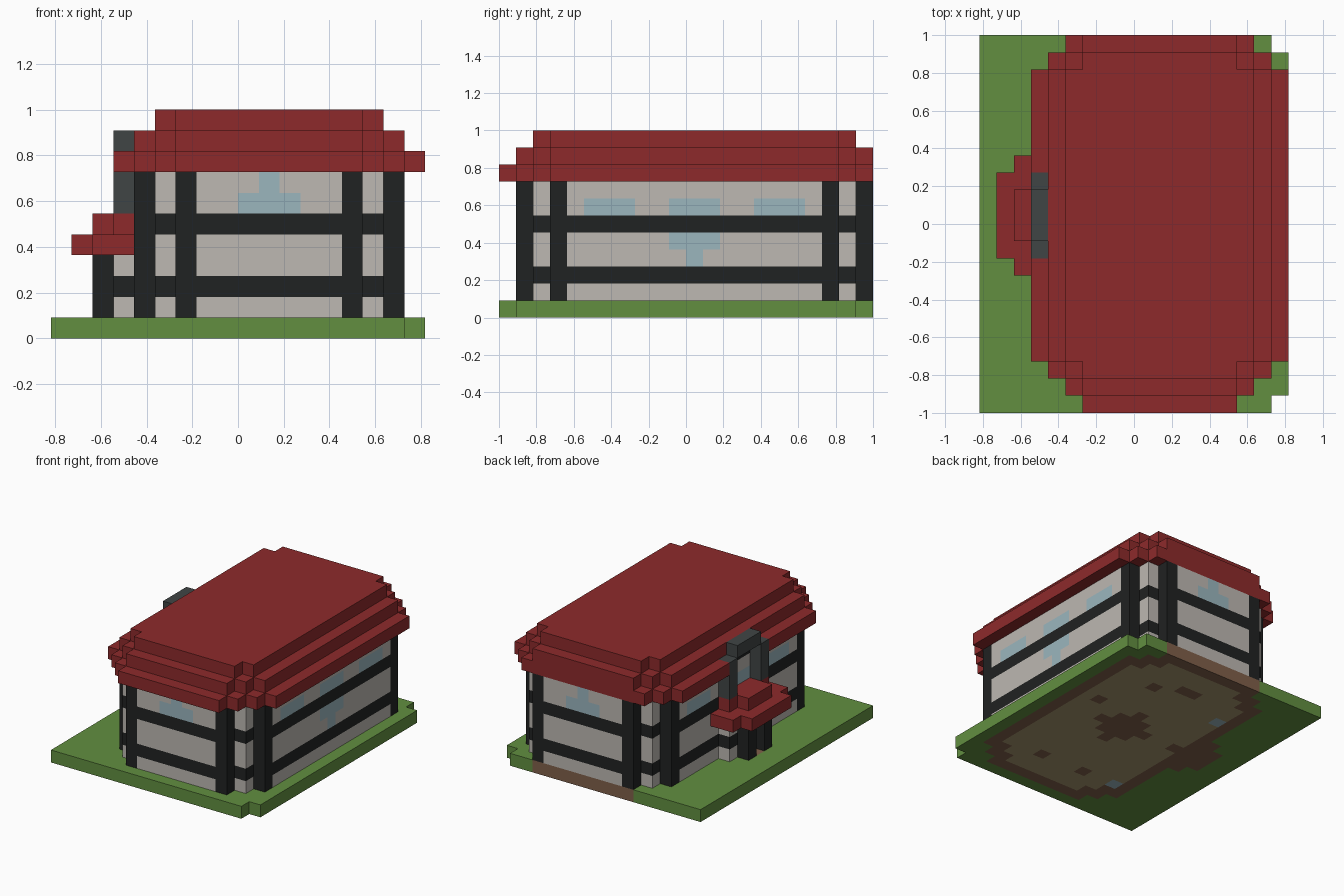
import bpy, bmesh
from mathutils import Vector

cube = bpy.data.objects.get("Cube")
if cube:
    bpy.data.objects.remove(cube, do_unlink=True)

U = 1 / 11  # edge length of one block


def material(name, hexcode):
    rgb = [int(hexcode[i:i + 2], 16) / 255 for i in (0, 2, 4)]
    lin = [c / 12.92 if c <= 0.04045 else ((c + 0.055) / 1.055) ** 2.4 for c in rgb]
    mat = bpy.data.materials.new(name)
    mat.use_nodes = True
    mat.diffuse_color = (*lin, 1)
    bsdf = next(n for n in mat.node_tree.nodes if n.type == 'BSDF_PRINCIPLED')
    bsdf.inputs["Base Color"].default_value = (*lin, 1)
    bsdf.inputs["Roughness"].default_value = 0.9
    return mat


MATS = {
    "grass": material("grass_green", "628F40"),
    "roof": material("roof_red", "8D2A2B"),
    "timber": material("dark_timber", "202222"),
    "plaster": material("pale_plaster", "BDB8B2"),
    "glass": material("window_blue", "9BB6BE"),
    "stone": material("slate_grey", "404545"),
    "soil": material("soil_brown", "80604A"),
    "plank": material("floor_planks", "A6956E"),
}


def blocks(name, inside, colour, layers):
    """Shell of all blocks where inside(x, y, z) holds, coloured by colour(x, y, z)."""
    cells = {(x, y, z) for x in range(-9, 9) for y in range(-11, 11)
             for z in layers if inside(x, y, z)}
    used = sorted({colour(*c) for c in cells})
    bm = bmesh.new()
    for cell in sorted(cells):
        centre = Vector(cell) + Vector((0.5, 0.5, 0.5))
        for axis in range(3):
            for sign in (-1, 1):
                n = Vector((0, 0, 0))
                n[axis] = sign
                if tuple(int(a + b) for a, b in zip(cell, n)) in cells:
                    continue
                s = Vector((0, 0, 0))
                s[(axis + 1) % 3] = 0.5
                t = n.cross(s)
                mid = centre + n / 2
                corners = (mid + s + t, mid - s + t, mid - s - t, mid + s - t)
                face = bm.faces.new([bm.verts.new(p * U) for p in corners])
                face.material_index = used.index(colour(*cell))
    # Merge the block faces into large flat panels
    bmesh.ops.remove_doubles(bm, verts=bm.verts, dist=0.001)
    bmesh.ops.dissolve_limit(bm, angle_limit=0.02, verts=bm.verts, edges=bm.edges,
                             delimit={'MATERIAL'})
    mesh = bpy.data.meshes.new(name)
    bm.to_mesh(mesh)
    bm.free()
    for key in used:
        mesh.materials.append(MATS[key])
    obj = bpy.data.objects.new(name, mesh)
    bpy.context.collection.objects.link(obj)
    return obj


def stepped(x, y, grow=0):
    """House plan with stair-stepped corners, grown or shrunk by whole blocks."""
    dx, dy = abs(x - 1), abs(y)
    return dx <= 6 + grow and dy <= 10 + grow and dx + dy <= 14 + grow


def porch_plan(x, y, grow=0):
    return -7 - grow <= x <= -6 and abs(y) <= min(8 + 2 * grow + x, 2 + grow)


# Ground slab: grass around, soil under the walls, planks under the rooms
SPOTS = {(3, 6), (5, 2), (3, -7), (-1, -7), (-4, 0), (0, 7), (1, 7), (6, 8)}


def ground_colour(x, y, z):
    if porch_plan(x, y):
        return "soil"
    if not stepped(x, y):
        return "grass"
    if (x, y) in ((-4, 5), (-4, -7)):
        return "glass"
    hearth = abs(x - 1) + abs(y) <= 2
    edge = not all(stepped(x + a, y + b) for a in (-1, 0, 1) for b in (-1, 0, 1))
    return "soil" if edge or hearth or (x, y) in SPOTS else "plank"


blocks("ground", lambda x, y, z: not (x == 8 and y in (-11, 10)), ground_colour, [0])


# House walls: corner posts, two rails, plaster and windows
def wall_colour(x, y, z):
    dx, dy = abs(x - 1), abs(y)
    if z in (2, 5) or (dx, dy) in ((4, 10), (6, 8)):
        return "timber"
    if dy == 10:  # gable windows
        pane = (z == 6 and dx <= 1) or (z == 7 and dx == 0)
    elif dx == 6:  # long side windows
        pane = ((z == 6 and (dy <= 1 or 4 <= dy <= 6))
                or (z == 4 and dy <= 1) or (z == 3 and dy == 0))
    else:
        pane = False
    return "glass" if pane else "plaster"


blocks("house_walls", lambda x, y, z: stepped(x, y), wall_colour, range(1, 8))

# Main roof: three shrinking tiers with a gap behind the chimney arch
blocks("main_roof",
       lambda x, y, z: stepped(x, y, 9 - z) and not (x == -6 and abs(y) <= 2),
       lambda x, y, z: "timber" if z == 8 and x == -5 and abs(y) <= 1 else "roof",
       range(8, 11))


# Porch: two posts in front of a small stepped bay with a door
def porch_colour(x, y, z):
    if y == 0:
        return "glass"
    return "timber" if x == -7 or z == 2 else "plaster"


blocks("porch", lambda x, y, z: porch_plan(x, y) and (x, y) != (-7, 0),
       porch_colour, range(1, 4))
blocks("porch_roof", lambda x, y, z: porch_plan(x, y, 5 - z),
       lambda x, y, z: "roof", [4, 5])

# Chimney arch: two legs carrying a raised bar
blocks("chimney_arch",
       lambda x, y, z: x == -6 and (abs(y) <= 1 if z == 9 else abs(y) == 2),
       lambda x, y, z: "stone", range(6, 10))
